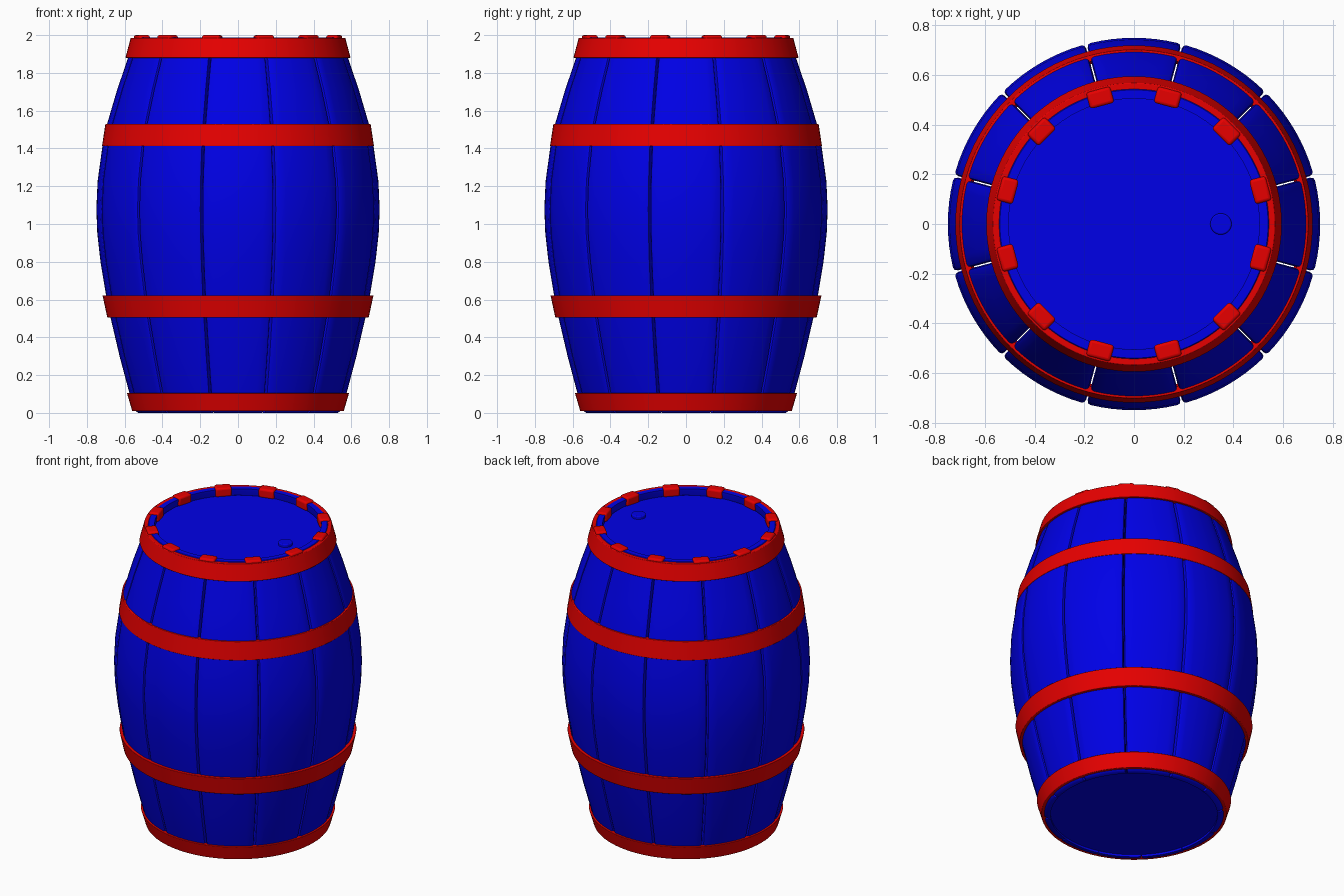
import bpy, bmesh
from math import sin, cos, pi, radians, asin
from mathutils import Matrix, Vector

if "Cube" in bpy.data.objects:
    bpy.data.objects.remove(bpy.data.objects["Cube"])


def material(name, color):
    m = bpy.data.materials.new(name)
    m.diffuse_color = color
    m.use_nodes = True
    m.node_tree.nodes["Principled BSDF"].inputs["Base Color"].default_value = m.diffuse_color
    return m


BLUE = material("blue_paint", (0.0, 0.0, 0.8, 1))
RED = material("red_paint", (0.8, 0.0, 0.0, 1))


def finish(name, bm, mat, angle=35, bevel=0):
    bmesh.ops.recalc_face_normals(bm, faces=bm.faces)
    me = bpy.data.meshes.new(name)
    bm.to_mesh(me)
    bm.free()
    ob = bpy.data.objects.new(name, me)
    bpy.context.collection.objects.link(ob)
    me.materials.append(mat)
    if bevel:
        b = ob.modifiers.new("bevel", 'BEVEL')
        b.width, b.segments, b.limit_method = bevel, 3, 'ANGLE'
    bpy.ops.object.select_all(action='DESELECT')
    ob.select_set(True)
    bpy.context.view_layer.objects.active = ob
    bpy.ops.object.shade_smooth_by_angle(angle=radians(angle))
    return ob


# Closed (radius, height) profile turned around z
def lathe(name, profile, mat, n=96, bevel=0, at=(0, 0)):
    bm = bmesh.new()
    rings = [[bm.verts.new((r * cos(2 * pi * i / n) + at[0], r * sin(2 * pi * i / n) + at[1], z))
              for i in range(n)] for r, z in profile]
    for a, b in zip(rings, rings[1:] + rings[:1]):
        for i in range(n):
            j = (i + 1) % n
            bm.faces.new((a[i], a[j], b[j], b[i]))
    return finish(name, bm, mat, bevel=bevel)


def disc(name, r, z0, z1, mat, bevel, at=(0, 0), n=96):
    bm = bmesh.new()
    bmesh.ops.create_cone(bm, cap_ends=True, segments=n, radius1=r, radius2=r, depth=z1 - z0,
                          matrix=Matrix.Translation((at[0], at[1], (z0 + z1) / 2)))
    return finish(name, bm, mat, bevel=bevel)


# Staves: rounded plank section swept up the bulging outline
OUTLINE = [(0.528, 0.0), (0.545, 0.012), (0.575, 0.105), (0.627, 0.3), (0.675, 0.505), (0.70, 0.63),
           (0.728, 0.8), (0.745, 0.95), (0.75, 1.08), (0.743, 1.23), (0.718, 1.41), (0.693, 1.53),
           (0.64, 1.71), (0.582, 1.88), (0.552, 1.975), (0.54, 1.988)]
INNER = 0.055
GAP = 0.003


def stave(name, angle):
    bm = bmesh.new()
    rings = []
    for k, (r, z) in enumerate(OUTLINE):
        half = pi / 12 - asin(GAP / r)
        rnd = 0.015 / r
        inner = max(0.505, r - INNER)
        section = [(r - 0.018, -half), (r - 0.005, -half + rnd * 0.3)]
        section += [(r, (half - rnd) * t / 4) for t in range(-4, 5)]
        section += [(r - 0.005, half - rnd * 0.3), (r - 0.018, half)]
        section += [(inner, half * t / 3) for t in range(3, -4, -1)]
        rings.append([bm.verts.new((q * cos(a + angle), q * sin(a + angle), z)) for q, a in section])
    for a, b in zip(rings, rings[1:]):
        for i in range(len(a)):
            j = (i + 1) % len(a)
            bm.faces.new((a[i], a[j], b[j], b[i]))
    bm.faces.new(rings[0])
    bm.faces.new(rings[-1])
    finish(name, bm, BLUE, angle=40)


for i in range(12):
    stave(f"stave_{i + 1}", i * pi / 6)

# Hoops: (name, bottom z, bottom radius, top z, top radius)
for name, z0, r0, z1, r1 in [("bottom_hoop", 0.01, 0.56, 0.105, 0.588),
                             ("lower_hoop", 0.505, 0.692, 0.622, 0.717),
                             ("upper_hoop", 1.412, 0.72, 1.53, 0.702),
                             ("top_hoop", 1.88, 0.596, 1.985, 0.568)]:
    t = 0.026
    lathe(name, [(r0 - t, z0), (r0, z0), (r1, z1), (r1 - t, z1)], RED, bevel=0.003)

# Lid, base and bung
disc("lid", 0.508, 1.89, 1.945, BLUE, 0.004)
disc("base", 0.53, 0.015, 0.06, BLUE, 0.004)
disc("bung", 0.043, 1.93, 1.965, BLUE, 0.006, at=(0.35, 0), n=32)

# Rim clips over every stave seam
for i in range(12):
    bm = bmesh.new()
    bmesh.ops.create_cube(bm, size=1)
    bm.transform(Matrix.Rotation((i + 0.5) * pi / 6, 4, 'Z') @ Matrix.Translation((0.527, 0, 1.97))
                 @ Matrix.Diagonal((0.068, 0.1, 0.06, 1)))
    finish(f"rim_clip_{i + 1}", bm, RED, bevel=0.012)
